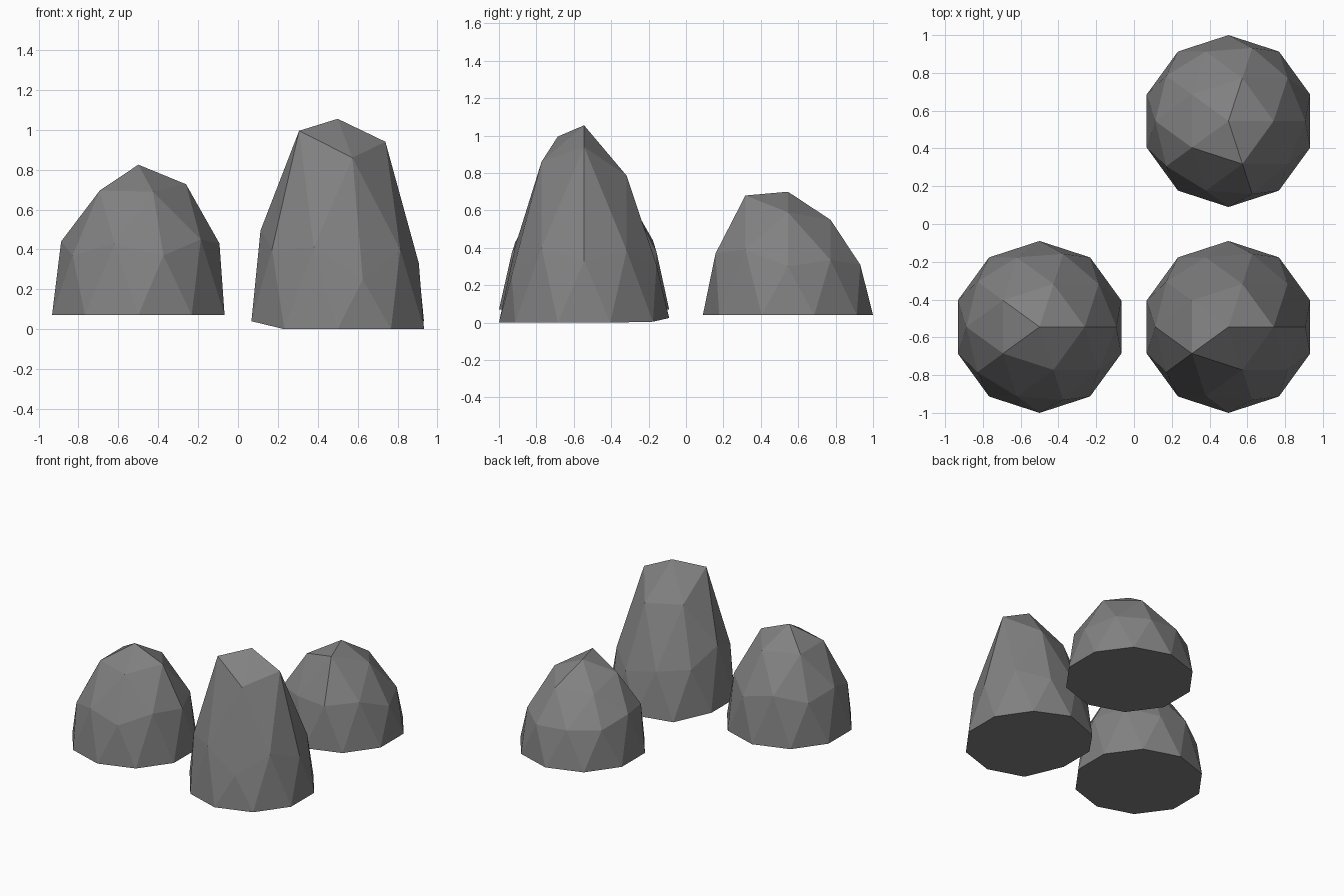
import bpy, bmesh, math

if "Cube" in bpy.data.objects:
    bpy.data.objects.remove(bpy.data.objects["Cube"])

RADIUS = 0.455

stone = bpy.data.materials.new("stone_grey")
stone.diffuse_color = (0.22, 0.22, 0.22, 1.0)
stone.use_nodes = True
stone.node_tree.nodes["Principled BSDF"].inputs["Base Color"].default_value = stone.diffuse_color


def rock(name, x, y, peak, crown, shoulder, belt, base):
    """Half icosphere; each ring lists its vertex heights counter-clockwise.
    crown and belt start at 0 degrees, shoulder at 36, base at 18."""
    bm = bmesh.new()
    bmesh.ops.create_icosphere(bm, subdivisions=2, radius=1.0)
    lower = [v for v in bm.verts if v.co.z < -0.1]
    bmesh.ops.delete(bm, geom=lower, context='VERTS')

    # Flat bottom
    rim = [e for e in bm.edges if e.is_boundary]
    bmesh.ops.holes_fill(bm, edges=rim, sides=0)

    # Move each ring vertex to its height
    for v in bm.verts:
        h = v.co.z
        a = math.degrees(math.atan2(v.co.y, v.co.x)) % 360
        if h > 0.95:
            z = peak
        elif h > 0.7:
            z = crown[round(a / 72) % 5]
        elif h > 0.49:
            z = shoulder[round((a - 36) / 72) % 5]
        elif h > 0.2:
            z = belt[round(a / 72) % 5]
        else:
            z = base[round((a - 18) / 36) % 10]
        v.co = (x + v.co.x * RADIUS, y + v.co.y * RADIUS, z)

    bmesh.ops.recalc_face_normals(bm, faces=bm.faces)
    mesh = bpy.data.meshes.new(name)
    bm.to_mesh(mesh)
    bm.free()
    mesh.materials.append(stone)
    bpy.context.collection.objects.link(bpy.data.objects.new(name, mesh))


# Front left rock
rock("left_rock", -0.5, -0.545, 0.825,
     [0.727, 0.687, 0.695, 0.695, 0.69],
     [0.45, 0.44, 0.44, 0.43, 0.45],
     [0.43, 0.38, 0.39, 0.37, 0.37], [0.07] * 10)

# Back right rock
rock("back_rock", 0.5, 0.545, 0.70,
     [0.59, 0.55, 0.53, 0.60, 0.68],
     [0.335, 0.325, 0.38, 0.38, 0.39],
     [0.30, 0.31, 0.33, 0.355, 0.37], [0.04] * 10)

# Tall front right rock, its base lifted slightly at the left and back
rock("tall_rock", 0.5, -0.545, 1.055,
     [0.94, 0.786, 0.81, 0.995, 0.86],
     [0.385, 0.36, 0.495, 0.41, 0.40],
     [0.33, 0.31, 0.38, 0.40, 0.25],
     [0, 0.005, 0.025, 0.01, 0.04, 0.04, 0, 0, 0, 0])
